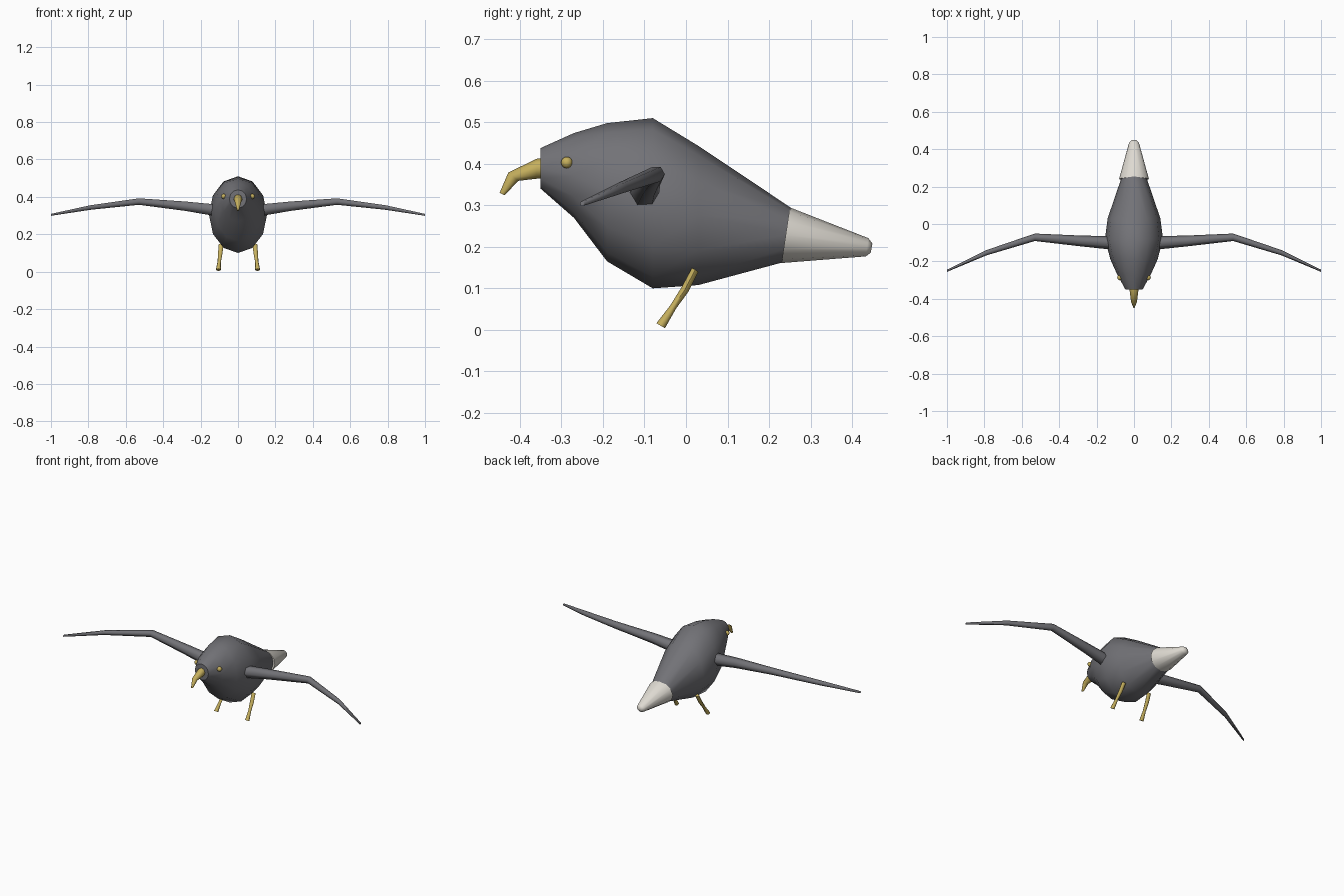
import bpy, bmesh, math
from mathutils import Vector

if "Cube" in bpy.data.objects:
    bpy.data.objects.remove(bpy.data.objects["Cube"])


def material(name, rgb):
    m = bpy.data.materials.new(name)
    m.diffuse_color = (*rgb, 1)
    m.use_nodes = True
    m.node_tree.nodes["Principled BSDF"].inputs["Base Color"].default_value = m.diffuse_color
    return m


GREY = material("slate_grey", (0.17, 0.17, 0.185))
WHITE = material("warm_white", (0.73, 0.70, 0.64))
GOLD = material("gold_yellow", (0.56, 0.43, 0.11))


def finish(name, bm, mat, angle=50):
    bmesh.ops.recalc_face_normals(bm, faces=bm.faces)
    me = bpy.data.meshes.new(name)
    bm.to_mesh(me)
    bm.free()
    me.materials.append(mat)
    ob = bpy.data.objects.new(name, me)
    bpy.context.collection.objects.link(ob)
    bpy.ops.object.select_all(action='DESELECT')
    bpy.context.view_layer.objects.active = ob
    ob.select_set(True)
    bpy.ops.object.shade_smooth_by_angle(angle=math.radians(angle))
    return ob


def loft(name, rings, sides, mat, sx=1, angle=50):
    """Skin elliptical rings given as (centre, first axis, second axis)."""
    bm = bmesh.new()
    loops = []
    for c, u, v in rings:
        c, u, v = Vector(c), Vector(u), Vector(v)
        loop = []
        for i in range(sides):
            a = math.tau * i / sides
            p = c + u * math.cos(a) + v * math.sin(a)
            loop.append(bm.verts.new((p.x * sx, p.y, p.z)))
        loops.append(loop)
    for a, b in zip(loops, loops[1:]):
        for i in range(sides):
            j = (i + 1) % sides
            bm.faces.new((a[i], a[j], b[j], b[i]))
    bm.faces.new(loops[0])
    bm.faces.new(loops[-1])
    return finish(name, bm, mat, angle)


# Body: (y, bottom z, top z, half width)
body = [(-0.35, 0.34, 0.438, 0.046), (-0.27, 0.27, 0.474, 0.09),
        (-0.19, 0.165, 0.498, 0.126), (-0.08, 0.10, 0.51, 0.155),
        (0.03, 0.108, 0.443, 0.141), (0.253, 0.168, 0.294, 0.065)]
loft("body", [((0, y, (b + t) / 2), (w, 0, 0), (0, 0, (t - b) / 2))
              for y, b, t, w in body], 12, GREY)

# Tail: tapered cone, slightly tilted, with a blunt rounded end
loft("tail", [((0, 0.24, 0.228), (0.08, 0, 0), (0, 0.01, 0.067)),
              ((0, 0.436, 0.199), (0.026, 0, 0), (0, 0.003, 0.022)),
              ((0, 0.447, 0.197), (0.014, 0, 0), (0, 0.002, 0.011))], 12, WHITE)

# Beak: hooked, (y, z, half width, half-depth axis y, z)
beak = [(-0.34, 0.39, 0.023, 0, 0.024), (-0.36, 0.388, 0.023, 0, 0.024),
        (-0.416, 0.369, 0.016, -0.012, 0.010), (-0.443, 0.327, 0.005, -0.006, 0.003)]
loft("beak", [((0, y, z), (w, 0, 0), (0, dy, dz)) for y, z, w, dy, dz in beak],
     8, GOLD)

# Wing: (x, y, z, radius)
wing = [(0.10, -0.102, 0.326, 0.037), (0.28, -0.091, 0.35, 0.029),
        (0.53, -0.071, 0.375, 0.020), (0.79, -0.154, 0.343, 0.014),
        (1.0, -0.25, 0.304, 0.006)]
# Leg: (x, y, z, half width, half depth)
leg = [(0.090, 0.022, 0.145, 0.013, 0.009), (0.095, -0.002, 0.098, 0.012, 0.010),
       (0.100, -0.031, 0.055, 0.009, 0.008), (0.105, -0.061, 0.010, 0.013, 0.012)]

for side, sx in (("right", 1), ("left", -1)):
    loft("wing_" + side, [((x, y, z), (0, r, 0), (0, 0, r))
                          for x, y, z, r in wing], 6, GREY, sx, 65)
    loft("leg_" + side, [((x, y, z), (w, 0, 0), (0, 0.86 * d, -0.5 * d))
                         for x, y, z, w, d in leg], 8, GOLD, sx)
    # Eye
    bm = bmesh.new()
    bmesh.ops.create_uvsphere(bm, u_segments=12, v_segments=8, radius=0.014)
    bmesh.ops.translate(bm, verts=bm.verts, vec=(0.076 * sx, -0.287, 0.403))
    finish("eye_" + side, bm, GOLD)
